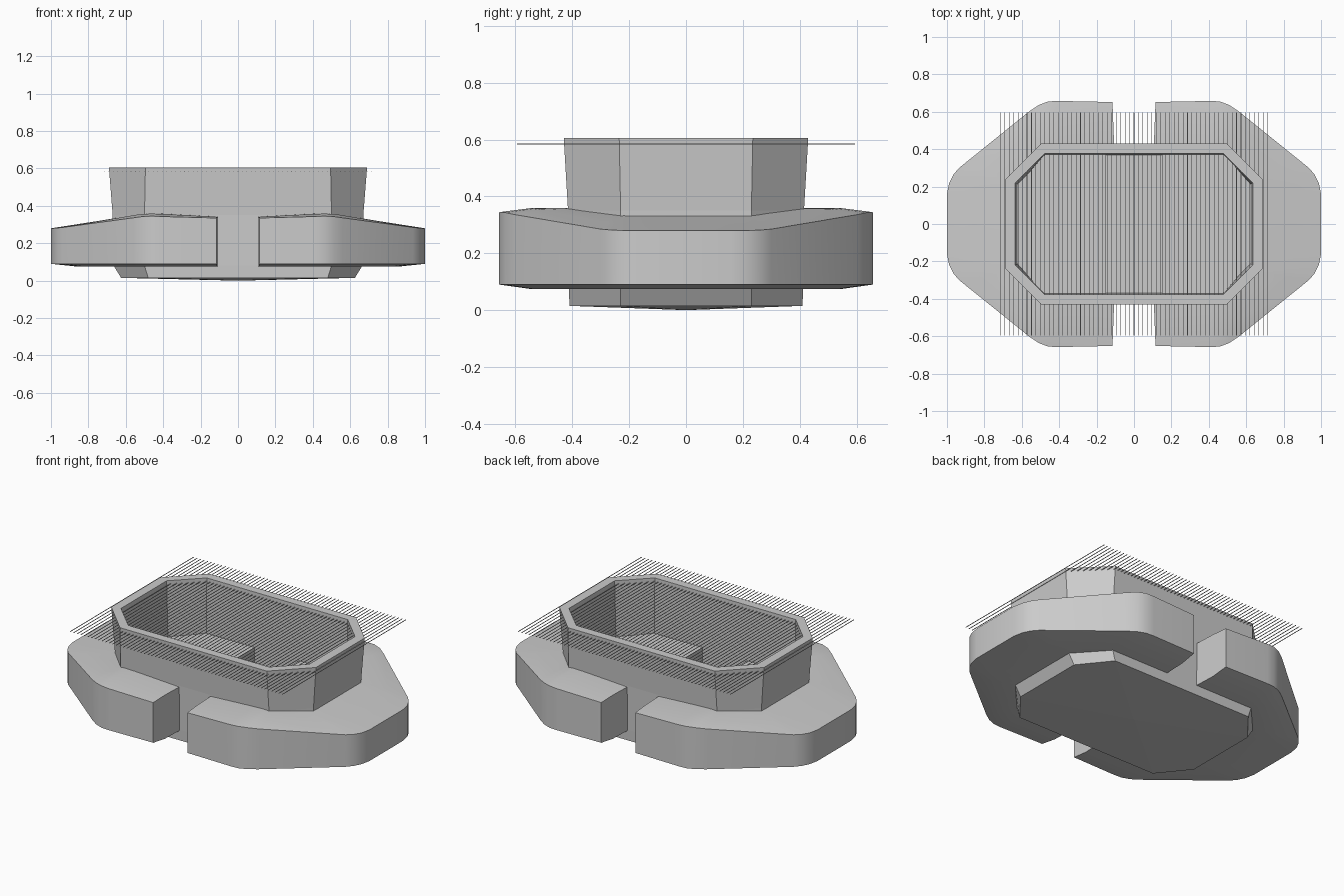
import bpy, bmesh
from mathutils import Matrix

if "Cube" in bpy.data.objects:
    bpy.data.objects.remove(bpy.data.objects["Cube"])


def finish(bm, name, smooth=None):
    bmesh.ops.recalc_face_normals(bm, faces=bm.faces)
    me = bpy.data.meshes.new(name)
    bm.to_mesh(me)
    bm.free()
    ob = bpy.data.objects.new(name, me)
    bpy.context.collection.objects.link(ob)
    if smooth:
        bpy.ops.object.select_all(action='DESELECT')
        ob.select_set(True)
        bpy.context.view_layer.objects.active = ob
        bpy.ops.object.shade_smooth_by_angle(angle=smooth)
    return ob


def octagon(x, y, cx, cy, z):
    q = [(x, -cy), (x, cy), (cx, y), (-cx, y), (-x, cy), (-x, -cy), (-cx, -y), (cx, -y)]
    return [(a, b, z) for a, b in q]


def bridge(bm, a, b, closed=True):
    n = len(a)
    for i in range(n if closed else n - 1):
        j = (i + 1) % n
        bm.faces.new((a[i], a[j], b[j], b[i]))


def rings_from(bm, loops):
    return [[bm.verts.new(p) for p in loop] for loop in loops]


# octagonal basin: shallow domed base, tapered skirt, flared walls, hollow inside
bm = bmesh.new()
rings = rings_from(bm, [
    octagon(0.625, 0.41, 0.48, 0.23, 0.015),
    octagon(0.665, 0.412, 0.50, 0.23, 0.08),
    octagon(0.67, 0.415, 0.50, 0.23, 0.35),
    octagon(0.69, 0.43, 0.495, 0.235, 0.605),
    octagon(0.635, 0.378, 0.475, 0.22, 0.605),
    octagon(0.615, 0.370, 0.475, 0.21, 0.08)])
for a, b in zip(rings, rings[1:]):
    bridge(bm, a, b)
bm.faces.new(rings[-1])
tip = bm.verts.new((0, 0, 0))
for i in range(8):
    bm.faces.new((rings[0][i], rings[0][(i + 1) % 8], tip))
finish(bm, "basin")

# collar quarter outline: outer x, y, top z, then inner x, y, top z
quarter = [
    (0.115, 0.652, 0.335, 0.105, 0.39, 0.342),
    (0.41, 0.658, 0.343, 0.40, 0.39, 0.358),
    (0.46, 0.655, 0.345, 0.47, 0.39, 0.36),
    (0.51, 0.636, 0.343, 0.49, 0.39, 0.358),
    (0.56, 0.602, 0.336, 0.51, 0.38, 0.355),
    (0.935, 0.300, 0.285, 0.63, 0.25, 0.338),
    (0.965, 0.265, 0.282, 0.64, 0.22, 0.337),
    (0.988, 0.22, 0.28, 0.64, 0.18, 0.336),
    (1.0, 0.16, 0.28, 0.64, 0.13, 0.336)]
half = quarter + [(p[0], -p[1], p[2], p[3], -p[4], p[5]) for p in reversed(quarter)]

# two mirrored collar halves with a gap at front and back
for side, s in (("right", 1), ("left", -1)):
    bm = bmesh.new()

    def lerp(p, t, z):
        return (s * (p[0] + (p[3] - p[0]) * t), p[1] + (p[4] - p[1]) * t, z)
    loops = rings_from(bm, [
        [lerp(p, 0, p[2]) for p in half],
        [lerp(p, 0.4, p[2] + (p[5] - p[2]) * (0.9 if p[0] < 0.6 else 0.4)) for p in half],
        [lerp(p, 1, p[5]) for p in half],
        [lerp(p, 1, 0.075) for p in half],
        [lerp(p, 0.4, 0.075) for p in half],
        [lerp(p, 0, 0.09) for p in half]])
    for i in range(6):
        bridge(bm, loops[i], loops[(i + 1) % 6], closed=False)
    for end in (0, -1):
        bm.faces.new([lp[end] for lp in loops])
    finish(bm, side + "_collar", 0.45)

    # raised inner floor beside the central channel
    bm = bmesh.new()
    plan = [(0.15, -0.39), (0.48, -0.39), (0.64, -0.23), (0.64, 0.23), (0.48, 0.39), (0.15, 0.39)]
    lo, hi = rings_from(bm, [[(s * x, y, z) for x, y in plan] for z in (0.07, 0.27)])
    bridge(bm, lo, hi)
    bm.faces.new(lo)
    bm.faces.new(hi)
    finish(bm, side + "_inner_floor")

# row of fine parallel wires just below the rim
bm = bmesh.new()
count, width = 61, 1.43
for i in range(count):
    x = -width / 2 + width * i / (count - 1)
    bmesh.ops.create_cube(bm, size=1, matrix=Matrix.Translation((x, 0, 0.585))
                          @ Matrix.Diagonal((0.003, 1.19, 0.003, 1)))
finish(bm, "wires")
